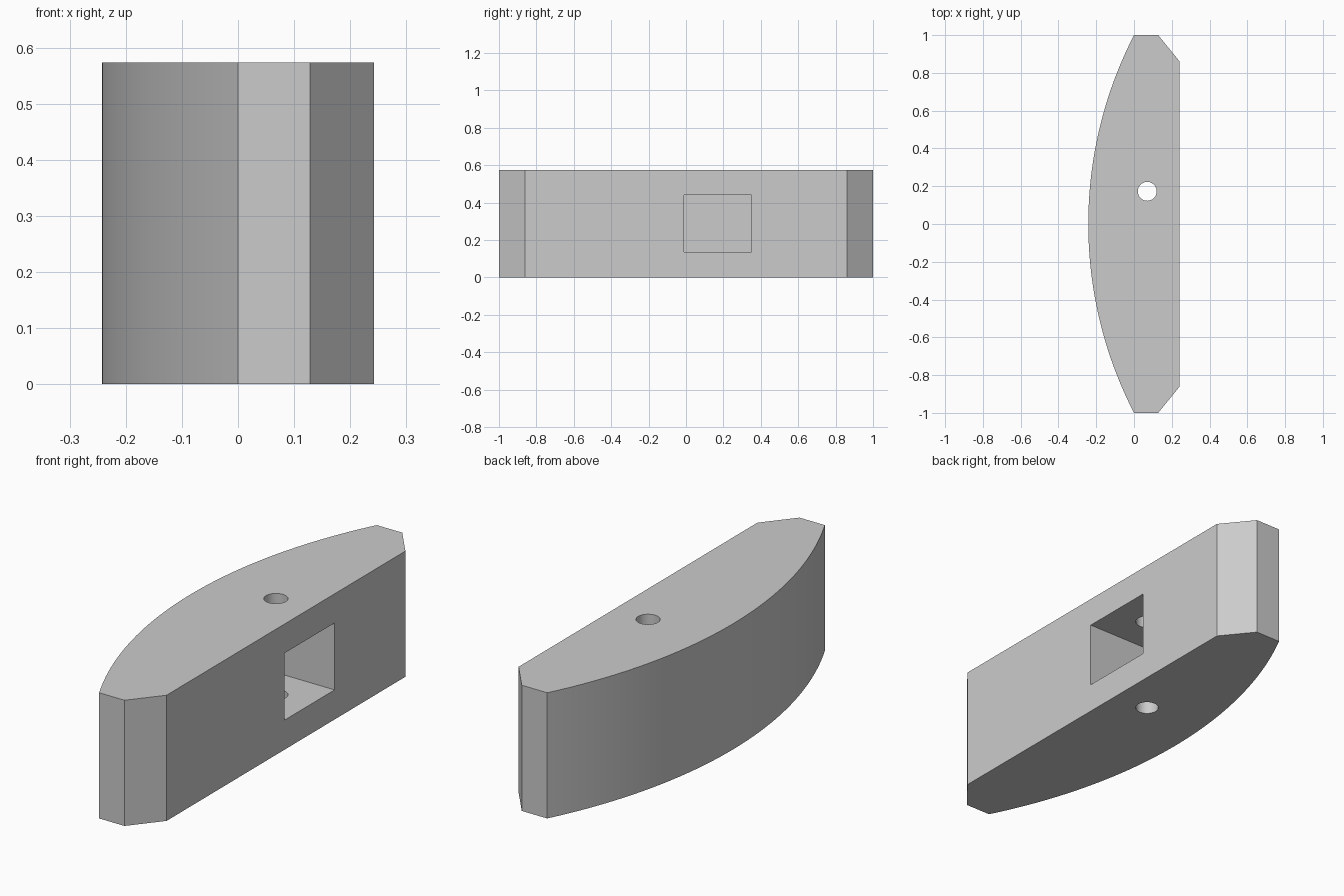
import bpy
import bmesh
import math

default = bpy.data.objects.get("Cube")
if default:
    bpy.data.objects.remove(default, do_unlink=True)

HEIGHT = 0.573
HALF_WIDTH = 0.242

grey = bpy.data.materials.new("light_grey")
grey.use_nodes = True
colour = (0.6, 0.6, 0.6, 1)
grey.diffuse_color = colour
grey.node_tree.nodes["Principled BSDF"].inputs["Base Color"].default_value = colour


def prism(name, outline, z0, z1):
    """Extrude a plan outline from z0 to z1."""
    bm = bmesh.new()
    base = bm.faces.new([bm.verts.new((x, y, z0)) for x, y in outline])
    top = bmesh.ops.extrude_face_region(bm, geom=[base])["geom"]
    moved = [v for v in top if isinstance(v, bmesh.types.BMVert)]
    bmesh.ops.translate(bm, verts=moved, vec=(0, 0, z1 - z0))
    bmesh.ops.recalc_face_normals(bm, faces=bm.faces)
    mesh = bpy.data.meshes.new(name)
    bm.to_mesh(mesh)
    bm.free()
    mesh.materials.append(grey)
    obj = bpy.data.objects.new(name, mesh)
    bpy.context.collection.objects.link(obj)
    return obj


def cut(target, cutter):
    """Subtract the cutter and discard it."""
    cutter.hide_render = True
    mod = target.modifiers.new("cut", "BOOLEAN")
    mod.operation = "DIFFERENCE"
    mod.solver = "EXACT"
    mod.object = cutter
    bpy.context.view_layer.objects.active = target
    bpy.ops.object.modifier_apply(modifier=mod.name)
    bpy.data.objects.remove(cutter, do_unlink=True)


# Block outline: bowed side from end to end, then the chamfered flat side
radius = (1 + HALF_WIDTH ** 2) / (2 * HALF_WIDTH)
sweep = math.asin(1 / radius)
steps = 64
outline = []
for i in range(steps + 1):
    a = sweep * (1 - 2 * i / steps)
    outline.append((radius - HALF_WIDTH - radius * math.cos(a), radius * math.sin(a)))
outline += [(0.128, -1), (HALF_WIDTH, -0.86), (HALF_WIDTH, 0.86), (0.128, 1)]
block = prism("bowed_block", outline, 0, HEIGHT)

# Rectangular pocket in the flat side
pocket = [(-0.11, -0.01), (0.3, -0.01), (0.3, 0.35), (-0.11, 0.35)]
cut(block, prism("pocket_cutter", pocket, 0.135, 0.44))

# Vertical round hole through the pocket
sides = 48
circle = [(0.07 + 0.05 * math.cos(math.tau * i / sides),
           0.173 + 0.05 * math.sin(math.tau * i / sides)) for i in range(sides)]
cut(block, prism("hole_cutter", circle, -0.1, HEIGHT + 0.1))

bpy.ops.object.select_all(action="DESELECT")
block.select_set(True)
bpy.context.view_layer.objects.active = block
bpy.ops.object.shade_smooth_by_angle(angle=math.radians(25))
